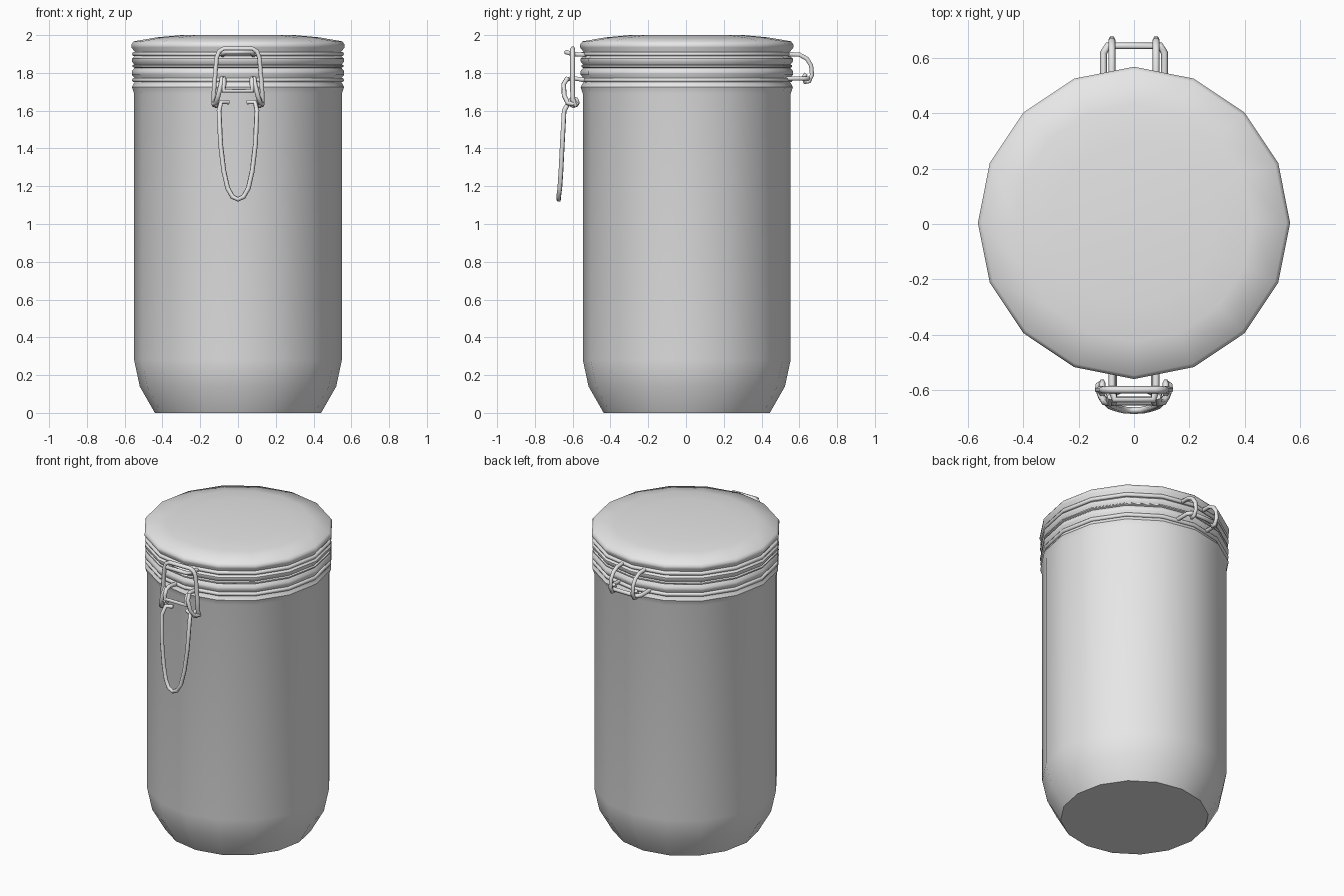
import bpy, bmesh, math
from mathutils import Vector

cube = bpy.data.objects.get("Cube")
if cube:
    bpy.data.objects.remove(cube)

SIDES = 16
CY = 0.004      # jar axis sits slightly behind the centre
WIRE = 0.013

grey = bpy.data.materials.new("plain grey")
grey.use_nodes = True
grey.diffuse_color = (0.8, 0.8, 0.8, 1)
grey.node_tree.nodes["Principled BSDF"].inputs["Base Color"].default_value = (0.8, 0.8, 0.8, 1)


def finish(obj, angle):
    obj.data.materials.append(grey)
    bpy.ops.object.select_all(action='DESELECT')
    obj.select_set(True)
    bpy.context.view_layer.objects.active = obj
    bpy.ops.object.shade_smooth_by_angle(angle=math.radians(angle))


def lathe(name, profile, angle=45):
    """Closed solid turned from (radius, height) points, listed upwards."""
    bm = bmesh.new()
    rings = []
    for r, z in profile:
        rings.append([bm.verts.new((r * math.cos(2 * math.pi * i / SIDES),
                                    CY + r * math.sin(2 * math.pi * i / SIDES), z))
                      for i in range(SIDES)])
    for a, b in zip(rings, rings[1:]):
        for i in range(SIDES):
            j = (i + 1) % SIDES
            bm.faces.new((a[i], a[j], b[j], b[i]))
    bm.faces.new(rings[0][::-1])
    bm.faces.new(rings[-1])
    mesh = bpy.data.meshes.new(name)
    bm.to_mesh(mesh)
    bm.free()
    obj = bpy.data.objects.new(name, mesh)
    bpy.context.collection.objects.link(obj)
    finish(obj, angle)


def wire(name, points, cyclic=False, radius=WIRE):
    """Round six-sided wire along a path."""
    curve = bpy.data.curves.new(name + " path", 'CURVE')
    curve.dimensions = '3D'
    curve.bevel_depth = radius
    curve.bevel_resolution = 1
    curve.use_fill_caps = True
    spline = curve.splines.new('POLY')
    spline.points.add(len(points) - 1)
    for p, co in zip(spline.points, points):
        p.co = (*co, 1)
    spline.use_cyclic_u = cyclic
    temp = bpy.data.objects.new(name + " path", curve)
    mesh = bpy.data.meshes.new_from_object(temp)
    bpy.data.objects.remove(temp)
    bpy.data.curves.remove(curve)
    obj = bpy.data.objects.new(name, mesh)
    bpy.context.collection.objects.link(obj)
    finish(obj, 65)


def mirrored(half):
    """Left half path, then its mirror image back from the middle."""
    return half + [(-x, y, z) for x, y, z in reversed(half) if abs(x) > 1e-6]


def ring(r, z):
    return [(r * math.cos(2 * math.pi * i / SIDES),
             CY + r * math.sin(2 * math.pi * i / SIDES), z) for i in range(SIDES)]


# Jar body with rounded foot and neck bead
lathe("jar_body", [(0.44, 0), (0.52, 0.14), (0.55, 0.28), (0.55, 1.69), (0.562, 1.725),
                   (0.545, 1.755), (0.545, 1.77), (0.562, 1.79), (0.562, 1.81), (0.545, 1.83)])
# Sealing ring between body and lid
lathe("seal", [(0.545, 1.825), (0.558, 1.832), (0.558, 1.84), (0.545, 1.848)])
# Lid with shallow domed top
lathe("lid", [(0.545, 1.84), (0.562, 1.86), (0.562, 1.875), (0.545, 1.89), (0.545, 1.91),
              (0.565, 1.935), (0.565, 1.95), (0.552, 1.967), (0.43, 1.988), (0.30, 2.0)])

# Wires around the lid and neck
wire("lid_ring", ring(0.549, 1.90), True)
wire("neck_ring", ring(0.549, 1.762), True)

# Rear hinge: neck loop with crossbar, and two lid hooks around it
wire("hinge_loop", mirrored([(0.11, 0.52, 1.77), (0.11, 0.62, 1.77), (0.095, 0.645, 1.77)]))
for side, s in (("left", 1), ("right", -1)):
    wire("hinge_hook_" + side, [(s * 0.08, y, z) for y, z in (
        (0.52, 1.90), (0.60, 1.897), (0.64, 1.875), (0.662, 1.84), (0.667, 1.79),
        (0.652, 1.755), (0.63, 1.75), (0.622, 1.775), (0.635, 1.795))])

# Front lid catch
wire("lid_catch", mirrored([(0.08, -0.52, 1.895), (0.08, -0.60, 1.90), (0.07, -0.635, 1.91)]))
# Bail: loop from the lid catch, curling round the lever at its foot
wire("bail", mirrored([(0.112, -0.575, 1.64), (0.128, -0.585, 1.63), (0.13, -0.60, 1.66),
                       (0.125, -0.60, 1.74), (0.113, -0.60, 1.88),
                       (0.10, -0.60, 1.915), (0.075, -0.60, 1.928)]))
# Neck bracket with hooked ends
wire("neck_bracket", mirrored([(0.075, -0.52, 1.76), (0.075, -0.60, 1.772), (0.075, -0.635, 1.765),
                               (0.075, -0.648, 1.735), (0.075, -0.645, 1.705)]))
# Lever: long finger loop and its pivot arms
wire("lever", mirrored([(0.05, -0.60, 1.645), (0.09, -0.62, 1.645), (0.10, -0.645, 1.60),
                        (0.092, -0.655, 1.42), (0.075, -0.662, 1.28),
                        (0.055, -0.668, 1.19), (0.03, -0.674, 1.145), (0, -0.674, 1.13)]))
for side, s in (("left", 1), ("right", -1)):
    wire("lever_arm_" + side, [(s * x, y, z) for x, y, z in (
        (0.085, -0.625, 1.775), (0.09, -0.648, 1.74), (0.105, -0.645, 1.68),
        (0.118, -0.625, 1.64), (0.13, -0.59, 1.635))])
    wire("pivot_eye_" + side, [
        (s * 0.115, -0.595 + 0.022 * math.cos(i * math.pi / 4), 1.645 + 0.022 * math.sin(i * math.pi / 4))
        for i in range(8)], True, 0.011)
